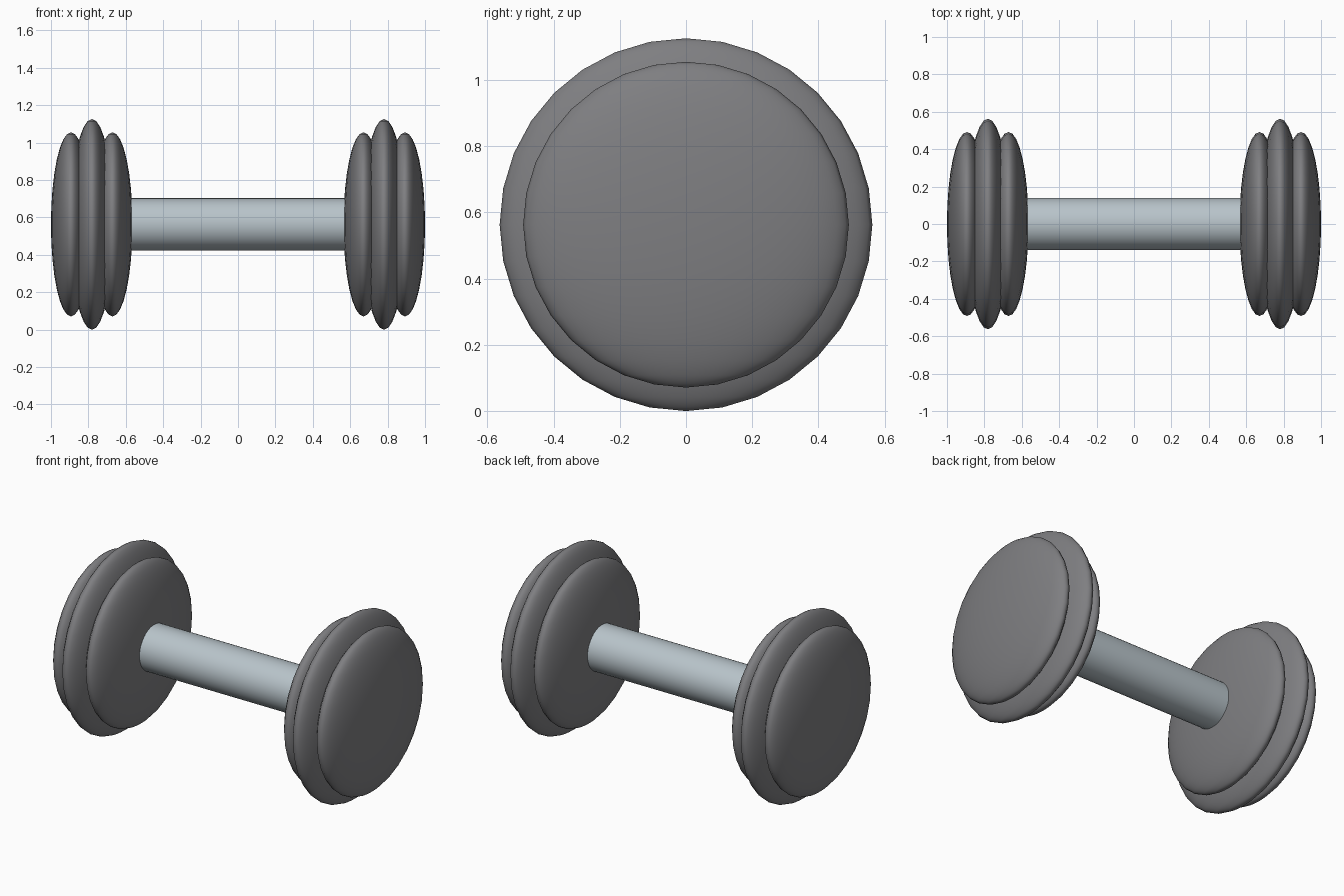
import bpy
import math

if "Cube" in bpy.data.objects:
    bpy.data.objects.remove(bpy.data.objects["Cube"])

AXIS_Z = 0.563  # height of the bar's centre line


def material(name, colour):
    mat = bpy.data.materials.new(name)
    mat.diffuse_color = (*colour, 1)
    mat.use_nodes = True
    mat.node_tree.nodes["Principled BSDF"].inputs["Base Color"].default_value = mat.diffuse_color
    return mat


def finish(name, mat):
    obj = bpy.context.object
    obj.name = name
    obj.data.materials.append(mat)
    bpy.ops.object.shade_smooth()
    return obj


dark_grey = material("dark grey", (0.21, 0.21, 0.22))
steel = material("pale steel", (0.48, 0.55, 0.59))

# Each end: three squashed spheres, the middle one larger
plates = [("inner_plate", 0.671, 0.107, 0.492),
          ("middle_plate", 0.781, 0.116, 0.563),
          ("outer_plate", 0.893, 0.107, 0.492)]
for side, sign in (("left", -1), ("right", 1)):
    for name, x, half_width, radius in plates:
        bpy.ops.mesh.primitive_uv_sphere_add(
            segments=32, ring_count=16, radius=1, location=(sign * x, 0, AXIS_Z))
        plate = finish(f"{side}_{name}", dark_grey)
        plate.scale = (half_width, radius, radius)

# Handle bar, its ends buried in the plates
bpy.ops.mesh.primitive_cylinder_add(
    vertices=32, radius=0.14, depth=1.56, location=(0, 0, AXIS_Z),
    rotation=(0, math.pi / 2, 0))
finish("handle_bar", steel)
bpy.ops.object.shade_smooth_by_angle(angle=math.radians(30))
